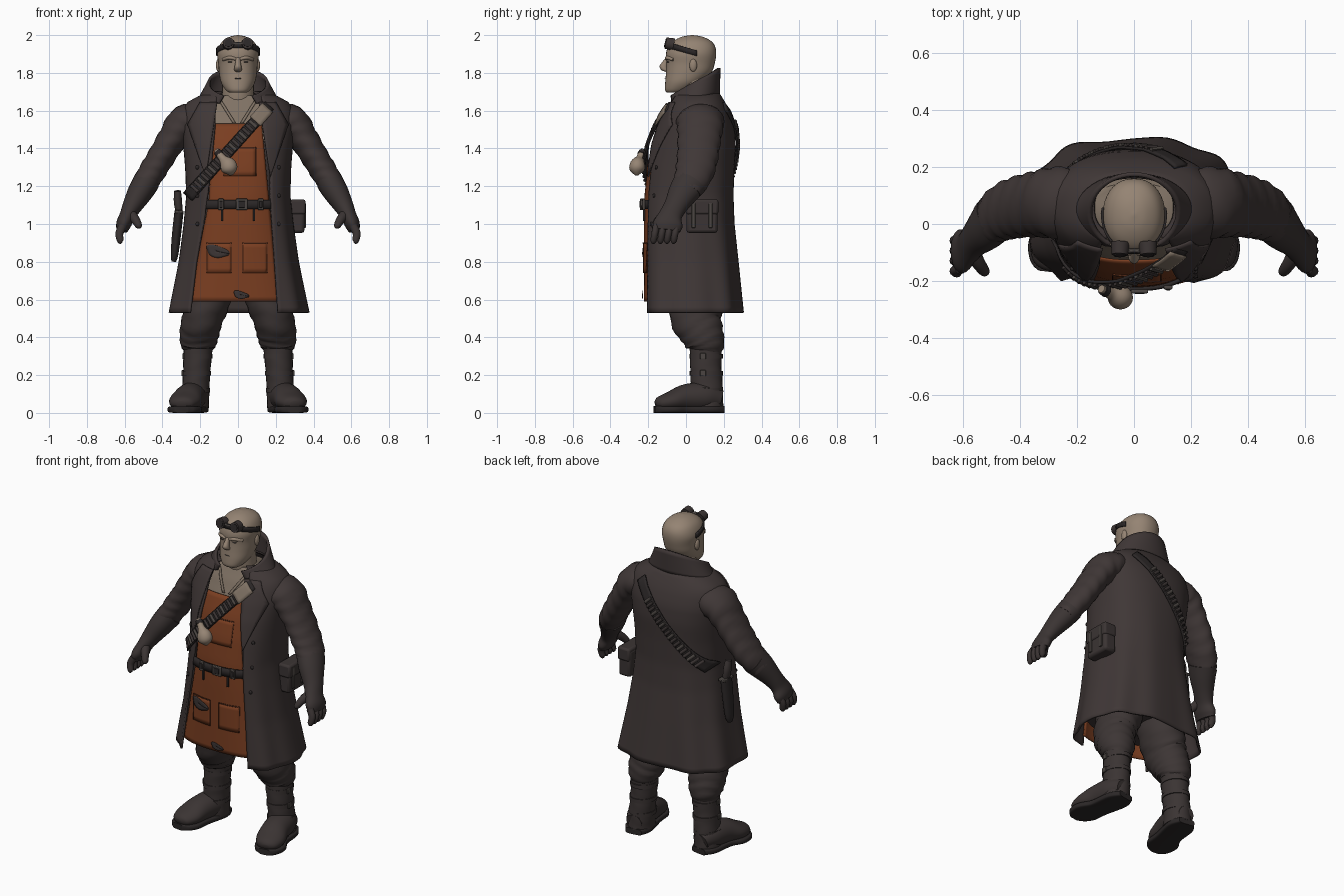
import bpy, bmesh, math
from mathutils import Vector

if "Cube" in bpy.data.objects:
    bpy.data.objects.remove(bpy.data.objects["Cube"])


def material(name, r, g, b):
    mat = bpy.data.materials.new(name)
    mat.use_nodes = True
    mat.diffuse_color = (r, g, b, 1)
    shader = next(n for n in mat.node_tree.nodes if n.type == "BSDF_PRINCIPLED")
    shader.inputs["Base Color"].default_value = (r, g, b, 1)
    return mat


coat_cloth = material("coat brown", .050, .038, .037)
trouser_cloth = material("trouser brown", .046, .036, .035)
dark_leather = material("dark leather", .043, .034, .033)
black_leather = material("black leather", .024, .020, .020)
apron_leather = material("apron rust", .195, .048, .015)
seam_brown = material("apron seam", .090, .026, .012)
skin = material("skin", .300, .230, .172)
shirt_cloth = material("shirt tan", .215, .168, .128)
metal = material("dull metal", .070, .060, .054)


def finish(name, bm, mat, angle=45):
    bmesh.ops.recalc_face_normals(bm, faces=bm.faces)
    mesh = bpy.data.meshes.new(name)
    bm.to_mesh(mesh)
    bm.free()
    mesh.materials.append(mat)
    mesh.shade_smooth()
    mesh.set_sharp_from_angle(angle=math.radians(angle))
    obj = bpy.data.objects.new(name, mesh)
    bpy.context.scene.collection.objects.link(obj)
    return obj


def grid(name, surface, columns, rows, mat, thick=.008):
    """Sheet through surface(u, v), given a thickness."""
    bm = bmesh.new()
    pts = [[bm.verts.new(surface(i / columns, j / rows)) for i in range(columns + 1)]
           for j in range(rows + 1)]
    for j in range(rows):
        for i in range(columns):
            bm.faces.new((pts[j][i], pts[j][i + 1], pts[j + 1][i + 1], pts[j + 1][i]))
    shell = finish(name, bm, mat).modifiers.new("thickness", "SOLIDIFY")
    shell.thickness, shell.offset = thick, 0


def power(value, p):
    return math.copysign(abs(value) ** (2 / p), value)


def tube(name, stations, mat, up=(0, 1, 0), axis=None, fold=0, side=1, p=2, steps=5, sides=24):
    """Smooth limb through stations (x, y, z, radius, radius along up)."""
    rows, last = [], len(stations) - 1
    for i in range(last):
        a, b, c, d = (stations[min(max(k, 0), last)] for k in (i - 1, i, i + 1, i + 2))
        for s in range(steps + (i == last - 1)):
            t = s / steps
            rows.append([.5 * (2 * q + (r - o) * t + (2 * o - 5 * q + 4 * r - w) * t * t
                               + (3 * q - o - 3 * r + w) * t ** 3)
                         for o, q, r, w in zip(a, b, c, d)])
    bm, loops = bmesh.new(), []
    for i, row in enumerate(rows):
        centre = Vector(row[:3])
        along = Vector(axis) if axis else (Vector(rows[min(i + 1, len(rows) - 1)][:3])
                                           - Vector(rows[max(i - 1, 0)][:3]))
        along.normalize()
        high = Vector(up) - along * along.dot(Vector(up))
        high.normalize()
        wide = along.cross(high)
        loop = []
        for k in range(sides):
            angle = math.tau * k / sides
            swell = 1 + fold * math.sin(i * 1.8 + 2 * math.sin(angle * 2))
            co = (centre + wide * power(math.cos(angle), p) * row[3] * swell
                  + high * power(math.sin(angle), p) * row[4] * swell)
            loop.append(bm.verts.new((co.x * side, co.y, co.z)))
        loops.append(loop)
    for one, two in zip(loops, loops[1:]):
        for k in range(sides):
            bm.faces.new((one[k - 1], one[k], two[k], two[k - 1]))
    bm.faces.new(loops[0])
    bm.faces.new(loops[-1])
    return finish(name, bm, mat)


def box(name, place, size, mat, bevel=.01):
    bm = bmesh.new()
    bmesh.ops.create_cube(bm, size=1)
    for v in bm.verts:
        v.co = Vector(place) + v.co * Vector(size)
    edge = finish(name, bm, mat).modifiers.new("bevel", "BEVEL")
    edge.width, edge.segments = bevel, 2


def ball(name, place, size, mat):
    bm = bmesh.new()
    bmesh.ops.create_uvsphere(bm, u_segments=20, v_segments=12, radius=1)
    for v in bm.verts:
        v.co = Vector(place) + v.co * Vector(size)
    finish(name, bm, mat, 80)


# Coat sections: z, half width, front y, back y, left and right opening edges
SECTIONS = [(.53, .365, -.235, .295, .215, .25), (.8, .312, -.235, .27, .195, .22),
            (1.0, .285, -.235, .25, .18, .18), (1.15, .27, -.232, .245, .17, .16),
            (1.3, .275, -.215, .25, .17, .14), (1.42, .285, -.188, .258, .165, .13),
            (1.52, .295, -.15, .25, .15, .12), (1.6, .29, -.112, .225, .14, .12),
            (1.645, .26, -.085, .2, .13, .115), (1.675, .2, -.07, .182, .12, .11),
            (1.7, .14, -.05, .165, .08, .08)]


def section(z):
    for a, b in zip(SECTIONS, SECTIONS[1:]):
        if z <= b[0] or b is SECTIONS[-1]:
            t = min(max((z - a[0]) / (b[0] - a[0]), 0), 1)
            return [p + (q - p) * t for p, q in zip(a, b)][1:]


def bulge(z):
    """Squareness of the cross-section, greater toward the hem."""
    return 2.4 + .5 * max(0, 1.1 - z)


def on_body(x, z, out=0, face=1):
    """Point on the front (face 1) or back (face -1) of the body at x, z."""
    rx, front, back, _, _ = section(z)
    ratio = min(abs(x) / (rx + out), .985)
    depth = (1 - ratio ** bulge(z)) ** (1 / bulge(z))
    return (x, (front + back) / 2 - face * ((back - front) / 2 + out) * depth, z)


def coat_surface(u, v):
    z = .53 + 1.17 * v
    rx, front, back, left, right = section(z)
    p = bulge(z)
    start = math.asin((left / rx) ** (p / 2))
    stop = math.tau - math.asin((right / rx) ** (p / 2))
    t = start + (stop - start) * u
    out = .008 * math.sin(9 * t) * (1 - v) ** 2
    return ((rx + out) * power(math.sin(t), p),
            (front + back) / 2 - ((back - front) / 2 + out) * power(math.cos(t), p), z)


grid("long_coat", coat_surface, 72, 40, coat_cloth, .012)

# Shirt and hips under the coat
for name, low, high, mat in (("hips", .66, 1.45, trouser_cloth), ("shirt", 1.44, 1.68, shirt_cloth)):
    rings = []
    for k in range(7):
        rx, front, back, _, _ = section(low + (high - low) * k / 6)
        rings.append((0, (front + back) / 2, low + (high - low) * k / 6,
                      rx - .035, (back - front) / 2 - .035))
    tube(name, rings, mat, axis=(0, 0, 1), p=2.4)


# Collar, flaring up at the back and down to the sides
def collar_surface(u, v):
    t = .5 + (math.tau - 1) * u
    low, top = 1.66 - .025 * math.cos(t), 1.748 - .078 * math.cos(t)
    return ((.205 - .052 * v) * math.sin(t), .042 - (.13 + .003 * v) * math.cos(t),
            low + (top - low) * v)


grid("coat_collar", collar_surface, 40, 6, coat_cloth, .015)


# Apron with pockets, seams and stains
def apron_point(x, z, out=0):
    return on_body(x, z, out - .016)


def apron_surface(u, v):
    spread = min(v / .55, 1)
    right = -.255 + .10 * spread + .03 * max(v - .55, 0) / .45
    left = .215 - .05 * spread - .04 * max(v - .55, 0) / .45
    return apron_point(right + (left - right) * u, .59 + .94 * v)


def apron_patch(name, x, z, width, height, mat, out=.006):
    grid(name, lambda u, v: apron_point(x + (u - .5) * width, z + (v - .5) * height, out),
         8, 6, mat, .003)


def apron_stain(x, z, width, height):
    def surface(u, v):
        t = math.tau * u
        reach = (.03 + .97 * v) * (1 + .12 * math.sin(3 * t + 1))
        return apron_point(x + width * reach * math.cos(t),
                           z + height * reach * math.sin(t) - .2 * width * reach * math.cos(t), .012)
    grid("apron_stain", surface, 32, 3, dark_leather, .003)


grid("apron", apron_surface, 24, 36, apron_leather)
for x, z, width, height in ((-.10, .82, .13, .16), (.09, .82, .13, .16), (.01, 1.33, .17, .15)):
    apron_patch("apron_pocket", x, z, width, height, apron_leather)
    apron_patch("pocket_hem", x, z + height / 2, width, .006, seam_brown, .009)
    for edge in (-1, 1):
        apron_patch("pocket_seam", x + edge * width / 2, z, .003, height, seam_brown, .008)
apron_stain(-.11, .855, .06, .032)
apron_stain(.015, .625, .04, .02)

# Open shirt neck
for s in (1, -1):
    grid("shirt_placket", lambda u, v: on_body(s * (.012 + .075 * u + .016 * v), 1.535 + .12 * u, -.028),
         8, 2, shirt_cloth, .006)

# Belt and buckle
grid("belt", lambda u, v: on_body((u - .5) * .36, 1.08 + .048 * v, -.004), 20, 2, black_leather, .014)
for x, width in ((.02, .06), (-.09, .03), (.12, .03)):
    box("belt_buckle", on_body(x, 1.104, .004), (width, .014, .06), metal, .004)
    box("buckle_centre", on_body(x, 1.104, .008), (width * .6, .012, .036), black_leather, .003)
for x in (-.085, .085):
    box("belt_hanger", on_body(x, 1.05, -.006), (.012, .012, .07), black_leather, .003)


# Cartridge strap, front and back
def strap_point(u, w, out, face):
    return on_body(.165 - .43 * u + .74 * w, 1.625 - .48 * u - .67 * w, out, face)


for face, name in ((1, "front_strap"), (-1, "back_strap")):
    grid(name, lambda u, v: strap_point(u, (v - .5) * .06, .013, face), 32, 4, black_leather, .010)
    for k in range(18):
        ends = [(*strap_point(.2 + .042 * k, w, .021, face), .009, .008) for w in (-.026, .026)]
        tube("cartridge", ends, metal if k % 3 == 0 else dark_leather, steps=1, sides=8)
grid("strap_pad", lambda u, v: strap_point(.02 + .15 * u, (v - .5) * .075, .023, 1), 6, 4, shirt_cloth)

# Gourd flask on the strap
tube("flask", [(-.115, -.228, 1.39, .014, .014), (-.10, -.236, 1.37, .018, .018),
               (-.08, -.245, 1.345, .022, .022), (-.055, -.256, 1.315, .043, .04),
               (-.042, -.26, 1.285, .04, .038), (-.035, -.26, 1.258, .008, .008)], skin)
tube("flask_cord", [(-.11, -.23, 1.383, .02, .02), (-.098, -.236, 1.368, .022, .022)], black_leather)

# Head, neck and face
tube("neck", [(0, .055, 1.6, .1, .085), (0, .04, 1.67, .085, .085), (0, .03, 1.78, .085, .08)],
     skin, axis=(0, 0, 1))
tube("head", [(0, -.062, 1.695, .045, .038), (0, -.043, 1.71, .066, .068), (0, -.012, 1.75, .09, .098),
              (0, .014, 1.8, .1, .12), (0, .024, 1.85, .104, .128), (0, .027, 1.9, .11, .133),
              (0, .03, 1.94, .1, .124), (0, .033, 1.97, .079, .098), (0, .033, 1.992, .042, .052),
              (0, .033, 2.0, .004, .004)], skin, axis=(0, 0, 1), p=2.2, sides=36)
tube("nose", [(0, -.092, 1.885, .012, .012), (0, -.108, 1.86, .013, .016),
              (0, -.118, 1.835, .018, .022), (0, -.112, 1.815, .02, .018),
              (0, -.1, 1.806, .012, .008)], skin, axis=(0, 0, 1))
tube("mouth", [(-.035, -.094, 1.768, .002, .003), (0, -.109, 1.771, .002, .004),
               (.035, -.094, 1.768, .002, .003)], metal)
for s in (1, -1):
    ball("ear", (.104 * s, .038, 1.84), (.013, .02, .034), skin)
    ball("eye", (.04 * s, -.093, 1.858), (.013, .01, .004), metal)
    tube("brow", [(.012, -.102, 1.873, .008, .008), (.045, -.098, 1.88, .010, .012),
                  (.08, -.066, 1.87, .008, .008)], skin, side=s)
    tube("goggle_rim", [(.048, -.065, 1.95, .033, .033), (.05, -.108, 1.958, .029, .03)],
         dark_leather, up=(0, 0, 1), side=s)
    tube("goggle_lens", [(.05, -.104, 1.957, .021, .021), (.05, -.112, 1.959, .021, .021)],
         black_leather, up=(0, 0, 1), side=s)
tube("goggle_bridge", [(-.025, -.095, 1.955, .008, .008), (.025, -.095, 1.955, .008, .008)], metal)


def goggle_strap(u, v):
    t = 3.6 * (u - .5)
    return (.112 * math.sin(t), .029 - .127 * math.cos(t), 1.912 + .036 * math.cos(t) + .03 * (v - .5))


grid("goggle_strap", goggle_strap, 28, 2, black_leather)


# Everything paired left and right
def lapel(side):
    def surface(u, v):
        width = .09 + .16 * u if u < .3 else .197 * (1 - u)
        return on_body(side * (.11 + .06 * u + width * v), 1.645 - .395 * u, .011)
    return surface


for s, word in ((1, "left_"), (-1, "right_")):
    grid(word + "lapel", lapel(s), 20, 6, coat_cloth)
    for z in (1.42, 1.3, 1.15, 1.0):
        ball(word + "button", on_body(s * .215, z, .006), (.011, .008, .011), black_leather)
    tube(word + "sleeve", [(.19, .07, 1.545, .088, .125), (.28, .075, 1.535, .095, .125),
                           (.345, .07, 1.455, .078, .115), (.41, .06, 1.35, .072, .108),
                           (.465, .04, 1.26, .07, .1), (.515, 0, 1.18, .062, .08)],
         coat_cloth, fold=.035, side=s)
    tube(word + "glove", [(.487, .023, 1.22, .071, .091), (.52, -.015, 1.165, .066, .08),
                          (.56, -.055, 1.095, .052, .062), (.585, -.082, 1.045, .042, .062),
                          (.605, -.095, 1.0, .04, .078), (.615, -.1, .965, .03, .07)],
         dark_leather, side=s)
    for y in (-.157, -.12, -.085, -.05):
        tube(word + "finger", [(.61, y, .99, .022, .019), (.628, y - .008, .95, .021, .018),
                               (.622, y - .015, .91, .017, .016), (.615, y - .015, .9, .006, .006)],
             dark_leather, side=s, sides=12)
    tube(word + "thumb", [(.575, -.09, 1.06, .03, .03), (.545, -.14, 1.025, .024, .024),
                          (.525, -.168, .99, .018, .018), (.52, -.174, .978, .006, .006)],
         dark_leather, side=s, sides=12)
    tube(word + "trouser_leg", [(.12, .06, .8, .12, .15), (.155, .055, .62, .122, .145),
                                (.188, .055, .5, .108, .138), (.205, .085, .42, .104, .115),
                                (.21, .105, .36, .094, .1), (.21, .105, .325, .074, .08)],
         trouser_cloth, fold=.03, side=s)
    tube(word + "boot_shaft", [(.21, .105, .36, .078, .086), (.217, .105, .25, .073, .083),
                               (.223, .11, .14, .072, .085), (.23, .11, .03, .076, .088)],
         dark_leather, fold=.015, side=s)
    tube(word + "boot_foot", [(.23, .185, .07, .05, .05), (.238, .11, .085, .078, .075),
                              (.26, 0, .08, .08, .072), (.282, -.08, .062, .085, .052),
                              (.296, -.14, .05, .061, .036), (.3, -.16, .045, .025, .018)],
         dark_leather, up=(0, 0, 1), side=s)
    tube(word + "boot_sole", [(.225, .198, .018, .05, .018), (.235, .13, .018, .08, .018),
                              (.258, 0, .018, .075, .018), (.282, -.08, .018, .091, .018),
                              (.296, -.14, .018, .071, .018), (.3, -.168, .018, .035, .018)],
         black_leather, up=(0, 0, 1), side=s, p=5)
    for x, z in ((.213, .3), (.219, .21), (.224, .12)):
        tube(word + "boot_band", [(x, .107, z - .012, .077, .088), (x, .107, z + .012, .077, .088)],
             dark_leather, side=s)
        box(word + "boot_buckle", ((x + .076) * s, .09, z), (.010, .03, .032), metal, .003)

# Side pouch on the left hip
box("hip_pouch", (.312, .085, 1.035), (.08, .165, .165), dark_leather, .015)
box("pouch_flap", (.316, .085, 1.09), (.084, .172, .08), dark_leather, .012)
for y in (.04, .13):
    box("pouch_strap", (.354, y, 1.045), (.012, .02, .13), metal, .003)

# Knife and sheath on the right hip
tube("sheath", [(-.312, .05, 1.07, .024, .046), (-.325, .05, .95, .024, .042),
                (-.336, .05, .84, .02, .034), (-.34, .05, .8, .012, .018)], black_leather)
tube("knife_handle", [(-.312, .05, 1.06, .018, .024), (-.318, .045, 1.12, .022, .028),
                      (-.32, .035, 1.175, .018, .022)], dark_leather)
box("knife_guard", (-.312, .05, 1.065), (.045, .09, .016), metal, .004)
